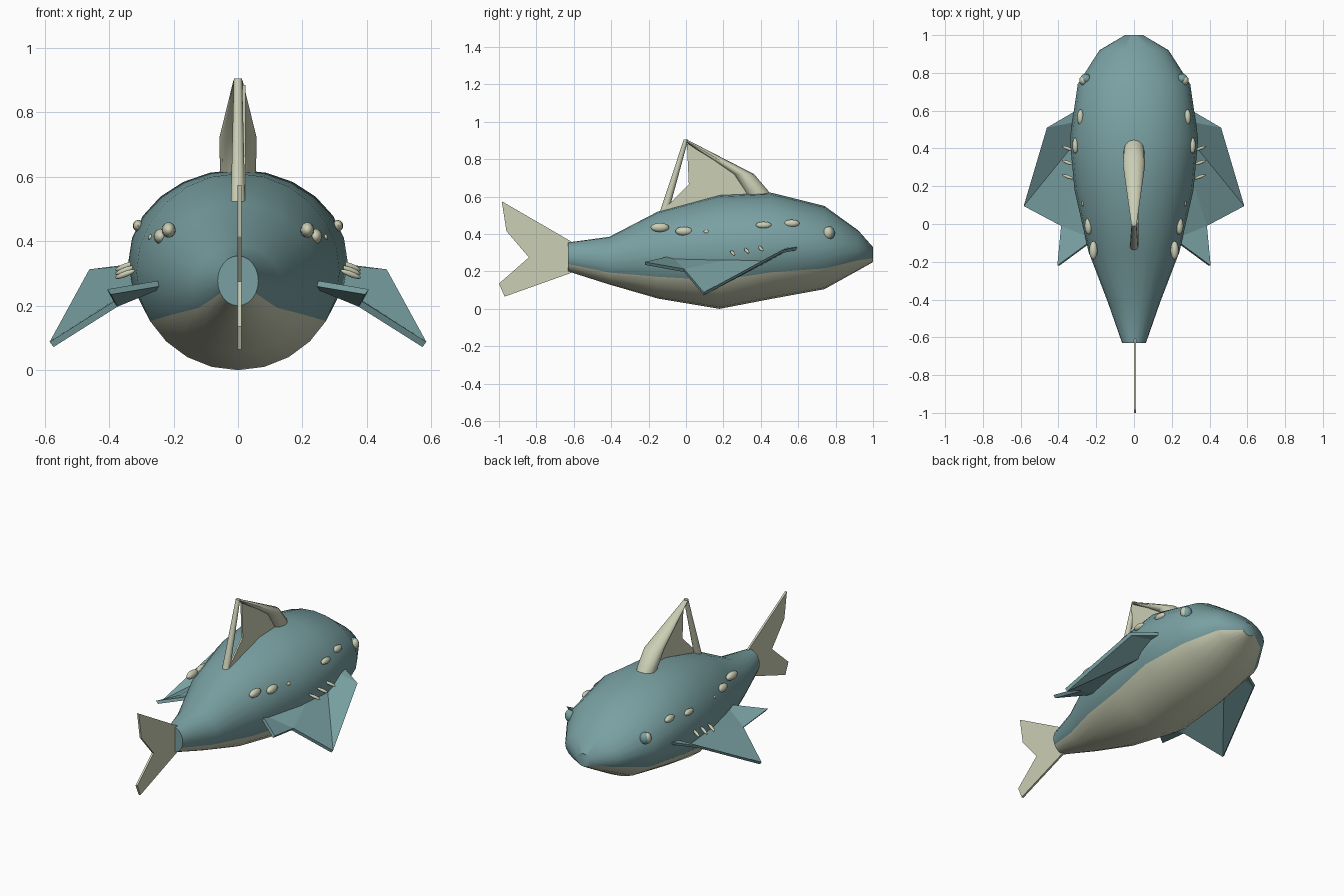
import bpy
import bmesh
from math import sin, cos, pi, radians
from mathutils import Vector

if "Cube" in bpy.data.objects:
    bpy.data.objects.remove(bpy.data.objects["Cube"], do_unlink=True)


def make_material(name, rgb):
    mat = bpy.data.materials.new(name)
    mat.use_nodes = True
    mat.diffuse_color = (*rgb, 1)
    mat.node_tree.nodes["Principled BSDF"].inputs["Base Color"].default_value = (*rgb, 1)
    return mat


TEAL = make_material("teal skin", (0.19, 0.35, 0.36))
CREAM = make_material("pale cream", (0.60, 0.62, 0.46))


def finish(name, bm, mats, smooth=None):
    bmesh.ops.recalc_face_normals(bm, faces=bm.faces)
    mesh = bpy.data.meshes.new(name)
    bm.to_mesh(mesh)
    bm.free()
    for mat in mats:
        mesh.materials.append(mat)
    obj = bpy.data.objects.new(name, mesh)
    bpy.context.collection.objects.link(obj)
    if smooth:
        bpy.ops.object.select_all(action="DESELECT")
        obj.select_set(True)
        bpy.context.view_layer.objects.active = obj
        bpy.ops.object.shade_smooth_by_angle(angle=radians(smooth))
    return obj


def loft(rings):
    """Join closed rings of points with quads and cap both ends."""
    bm = bmesh.new()
    rows = [[bm.verts.new(p) for p in ring] for ring in rings]
    for a, b in zip(rows, rows[1:]):
        for i in range(len(a)):
            j = (i + 1) % len(a)
            bm.faces.new((a[i], a[j], b[j], b[i])).tag = sin((i + 0.5) * 2 * pi / len(a)) < -0.5
    bm.faces.new(rows[0])
    bm.faces.new(rows[-1])
    return bm


def plate(name, outline, x, thickness):
    """Upright thin sheet from a (y, z) outline."""
    bm = bmesh.new()
    face = bm.faces.new([bm.verts.new((x - thickness / 2, y, z)) for y, z in outline])
    new = bmesh.ops.extrude_face_region(bm, geom=[face])["geom"]
    bmesh.ops.translate(bm, vec=(thickness, 0, 0),
                        verts=[v for v in new if isinstance(v, bmesh.types.BMVert)])
    return finish(name, bm, [CREAM])


def spar(name, stations):
    """Tapered post from flat rings: y, z, half width, half depth."""
    n = 12
    rings = [[(w * cos(2 * pi * i / n), y + d * sin(2 * pi * i / n), z) for i in range(n)]
             for y, z, w, d in stations]
    return finish(name, loft(rings), [CREAM], 35)


def blob(name, centre, size, mat):
    bm = bmesh.new()
    bmesh.ops.create_uvsphere(bm, u_segments=12, v_segments=8, radius=1)
    bmesh.ops.scale(bm, vec=size, verts=bm.verts)
    bmesh.ops.translate(bm, vec=centre, verts=bm.verts)
    return finish(name, bm, [mat], 60)


# Body: y, top, bottom, half width; belly faces are cream
SIDES = 24
body = [(-0.63, 0.355, 0.20, 0.063), (-0.41, 0.385, 0.13, 0.14), (-0.15, 0.52, 0.055, 0.24),
        (0.18, 0.61, 0.0, 0.315), (0.45, 0.622, 0.052, 0.34), (0.74, 0.55, 0.105, 0.298),
        (0.92, 0.42, 0.205, 0.183), (1.0, 0.33, 0.25, 0.048)]
rings = [[(w * cos(2 * pi * i / SIDES), y, (t + b) / 2 + (t - b) / 2 * sin(2 * pi * i / SIDES))
          for i in range(SIDES)] for y, t, b, w in body]
bm = loft(rings)
for f in bm.faces:
    f.material_index = 1 if f.tag else 0
finish("body", bm, [TEAL, CREAM], 40)

# Tail fin
plate("tail_fin", [(-0.60, 0.352), (-0.985, 0.575), (-0.96, 0.415), (-0.84, 0.275),
                   (-1.0, 0.135), (-0.97, 0.065), (-0.60, 0.197)], 0.005, 0.012)

# Dorsal fin: thick front spar, thin rear strut and the web between
spar("dorsal_front_spar", [(0.42, 0.55, 0.05, 0.065), (0.375, 0.63, 0.056, 0.065),
                           (0.308, 0.72, 0.058, 0.056), (0.0, 0.90, 0.014, 0.014)])
spar("dorsal_rear_strut", [(-0.125, 0.49, 0.023, 0.024), (0.0, 0.905, 0.013, 0.012)])
plate("dorsal_web", [(0.005, 0.885), (0.015, 0.665), (-0.12, 0.53), (0.0, 0.52),
                     (0.35, 0.56), (0.30, 0.70)], 0.018, 0.01)

# Side fins: folded sheet, mirrored
outline = [(0.20, 0.56, 0.325), (0.31, 0.595, 0.323), (0.455, 0.51, 0.305), (0.578, 0.095, 0.08),
           (0.38, -0.01, 0.205), (0.40, -0.22, 0.243), (0.21, -0.08, 0.275)]
triangles = [(0, 1, 2), (0, 2, 3), (0, 3, 4), (0, 4, 6), (4, 5, 6)]
for side, s in (("left", 1), ("right", -1)):
    bm = bmesh.new()
    lift = Vector((0.006, 0, 0.008))
    layers = []
    for k in (1, -1):
        points = [Vector(p) + lift * k for p in outline]
        layers.append([bm.verts.new((s * p.x, p.y, p.z)) for p in points])
        for t in triangles:
            bm.faces.new([layers[-1][i] for i in t])
    for i in range(len(outline)):
        j = (i + 1) % len(outline)
        bm.faces.new((layers[0][i], layers[0][j], layers[1][j], layers[1][i]))
    finish(side + "_side_fin", bm, [TEAL])

    # Eyes with a skin-coloured lid
    blob(side + "_eyelid", (s * 0.255, 0.768, 0.405), (0.03, 0.028, 0.036), TEAL)
    blob(side + "_eye", (s * 0.268, 0.76, 0.407), (0.022, 0.026, 0.032), CREAM)

    # Row of flank spots: x, y, z, half length, half height
    spots = [(0.283, 0.565, 0.457, 0.042, 0.02), (0.31, 0.415, 0.448, 0.042, 0.018),
             (0.27, 0.11, 0.412, 0.016, 0.01), (0.24, -0.01, 0.415, 0.047, 0.024),
             (0.215, -0.14, 0.435, 0.05, 0.024)]
    for n, (x, y, z, length, height) in enumerate(spots):
        blob(f"{side}_spot_{n + 1}", (s * x, y, z), (height * 0.9, length, height), CREAM)

    # Small slivers by the fin root
    for n in range(3):
        obj = blob(f"{side}_sliver_{n + 1}", (0, 0, 0), (0.035, 0.009, 0.009), CREAM)
        obj.location = (s * 0.35, 0.40 - 0.075 * n, 0.322 - 0.012 * n)
        obj.rotation_euler = (0, s * radians(20), s * radians(20))
